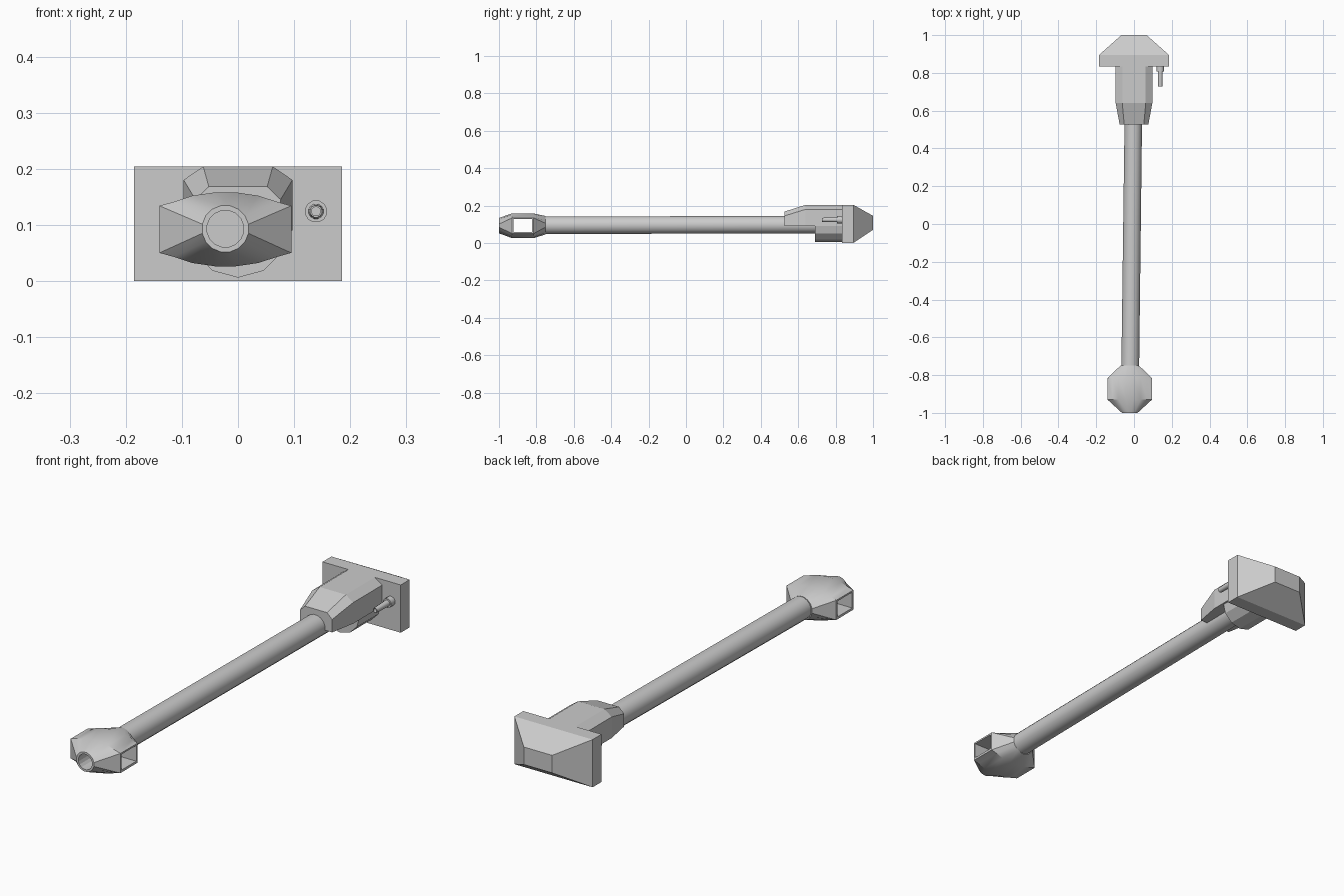
import bpy, bmesh
from math import cos, sin, pi

if "Cube" in bpy.data.objects:
    bpy.data.objects.remove(bpy.data.objects["Cube"])


def loft(name, rings, smooth=None):
    """Skin equal-length rings of (x, y, z) points and cap both ends."""
    bm = bmesh.new()
    vs = [[bm.verts.new(p) for p in r] for r in rings]
    n = len(rings[0])
    for a, b in zip(vs, vs[1:]):
        for i in range(n):
            j = (i + 1) % n
            bm.faces.new((a[i], a[j], b[j], b[i]))
    bm.faces.new(vs[0])
    bm.faces.new(vs[-1])
    bmesh.ops.recalc_face_normals(bm, faces=bm.faces)
    me = bpy.data.meshes.new(name)
    bm.to_mesh(me)
    bm.free()
    ob = bpy.data.objects.new(name, me)
    bpy.context.collection.objects.link(ob)
    if smooth:
        bpy.ops.object.select_all(action='DESELECT')
        ob.select_set(True)
        bpy.context.view_layer.objects.active = ob
        bpy.ops.object.shade_smooth_by_angle(angle=smooth * pi / 180)
    return ob


def circle(y, r, cx, cz, n=16, off=0.5):
    return [(cx + r * cos(2 * pi * (i + off) / n), y,
             cz + r * sin(2 * pi * (i + off) / n)) for i in range(n)]


def rect(y, x, z0, z1):
    return [(-x, y, z0), (x, y, z0), (x, y, z1), (-x, y, z1)]


def cut(target, cutter):
    cutter.hide_render = True
    cutter.hide_viewport = True
    m = target.modifiers.new("cut", 'BOOLEAN')
    m.operation = 'DIFFERENCE'
    m.object = cutter
    m.solver = 'EXACT'


# rear shield: plate with a tapered back
loft("shield", [rect(0.835, 0.185, 0, 0.204), rect(0.895, 0.185, 0, 0.204),
                rect(1.0, 0.067, 0.07, 0.145)])


# hood over the barrel root, faceted arch
def arch(y, w, top, shoulder, tw, low):
    return [(-w, y, low), (-w, y, shoulder), (-tw, y, top),
            (tw, y, top), (w, y, shoulder), (w, y, low)]


loft("hood", [arch(0.527, 0.076, 0.168, 0.145, 0.052, 0.09),
              arch(0.64, 0.097, 0.204, 0.18, 0.062, 0.09),
              arch(0.84, 0.097, 0.204, 0.18, 0.062, 0.09)])

# round collar under the hood
loft("lower_collar", [circle(y, 0.091, 0, 0.097, 12, 0) for y in (0.69, 0.84)])

# barrel, very slightly slanted
loft("barrel", [circle(-0.77, 0.048, -0.02, 0.095),
                circle(0.84, 0.047, 0.0, 0.098)], 40)

# muzzle brake: bulged body between round ends
CX, CZ = -0.0225, 0.092


def body(y, w, s, h):
    q = [(w, s), (0.78 * w, s + 0.3 * (h - s)),
         (0.5 * w, s + 0.75 * (h - s)), (0.15 * w, h)]
    half = q + [(-x, z) for x, z in reversed(q)]
    pts = half + [(-x, -z) for x, z in half]
    return [(CX + x, y, CZ + z) for x, z in pts]


brake = loft("muzzle_brake", [circle(-1.0, 0.042, CX, CZ + 0.001),
                              body(-0.93, 0.1175, 0.042, 0.066),
                              body(-0.815, 0.1175, 0.042, 0.066),
                              circle(-0.75, 0.05, CX, CZ + 0.003)], 30)

# side window and bore of the brake
win = loft("window_cutter", [[(x, y, z) for y, z in
           ((-0.923, 0.06), (-0.823, 0.06), (-0.823, 0.127), (-0.923, 0.127))]
           for x in (-0.3, 0.3)])
bore = loft("bore_cutter", [circle(y, 0.033, CX, CZ + 0.001) for y in (-1.1, -0.87)])
cut(brake, win)
cut(brake, bore)

# small secondary gun beside the hood
GX, GZ = 0.139, 0.124
loft("small_gun_collar", [circle(y, 0.02, GX, GZ, 12) for y in (0.808, 0.84)], 40)
gun = loft("small_gun", [circle(0.727, 0.011, GX, GZ, 12),
                         circle(0.82, 0.014, GX, GZ, 12)], 40)
hole = loft("small_bore_cutter", [circle(y, 0.008, GX, GZ, 12) for y in (0.7, 0.75)])
cut(gun, hole)
